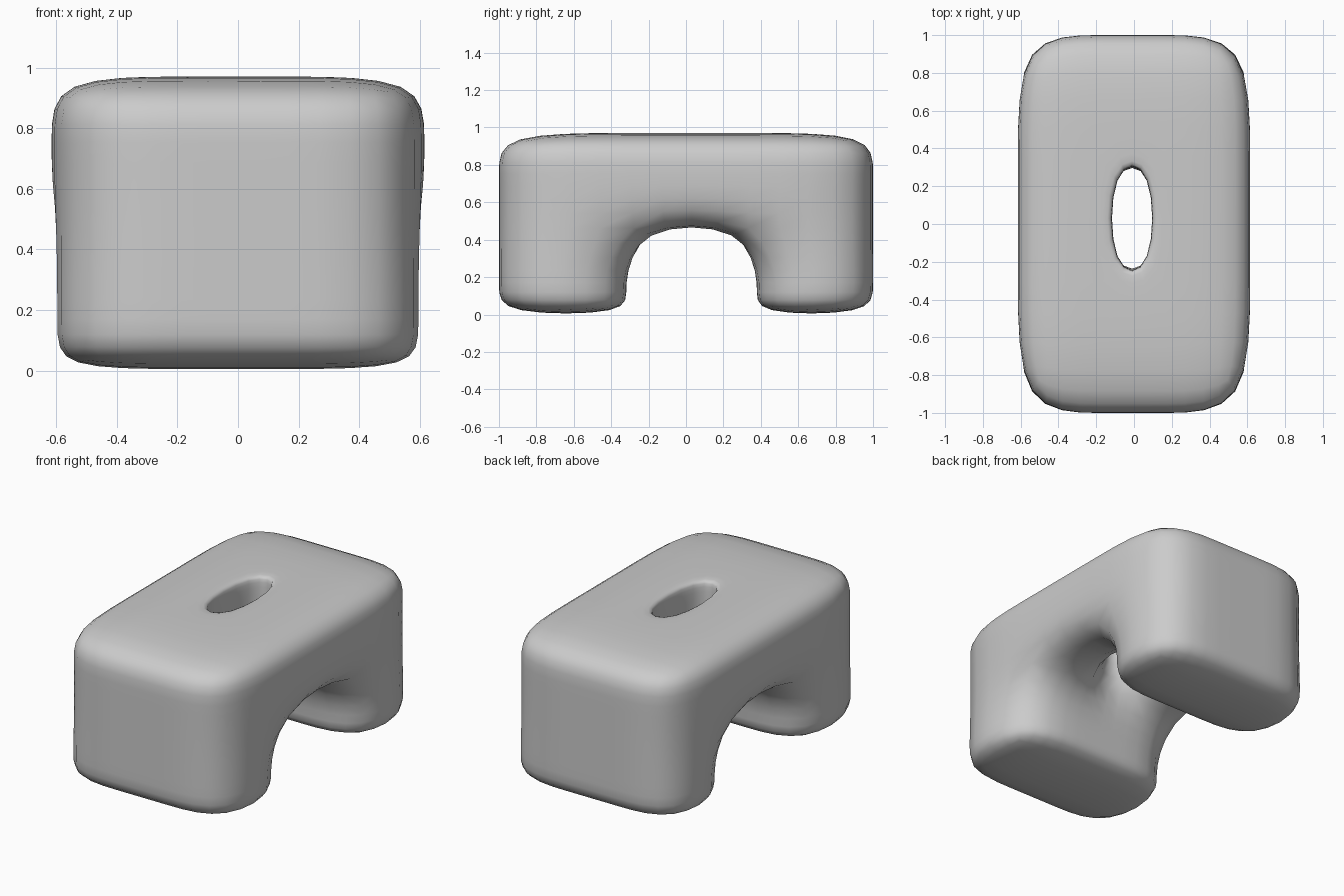
import bpy, bmesh

if "Cube" in bpy.data.objects:
    bpy.data.objects.remove(bpy.data.objects["Cube"])

# Cage planes: three columns in x and y, four layers in z
XS = [-0.615, -0.16, 0.14, 0.615]
ZS = [0.0, 0.14, 0.465, 0.77, 0.97]
INNER = [0.31, 0.375, 0.275, 0.31, 0.335]   # half width of the arch at each level
Y_MID = 0.03

bm = bmesh.new()
cache = {}


def vert(i, j, k):
    if (i, j, k) not in cache:
        y = [-1.0, Y_MID - INNER[k], Y_MID + INNER[k], 1.0][j]
        cache[i, j, k] = bm.verts.new((XS[i], y, ZS[k]))
    return cache[i, j, k]


def solid(i, j, k):
    inside = 0 <= i < 3 and 0 <= j < 3 and 0 <= k < 4
    return inside and (j != 1 or k >= 2)


# Skin of the solid cells: seat on top, two slab legs, open arch between
for i in range(3):
    for j in range(3):
        for k in range(4):
            if not solid(i, j, k):
                continue
            for axis in range(3):
                for side in (0, 1):
                    n = [i, j, k]
                    n[axis] += 2 * side - 1
                    if solid(*n):
                        continue
                    corners = []
                    for a, b in ((0, 0), (1, 0), (1, 1), (0, 1)):
                        c = [i, j, k]
                        c[axis] += side
                        c[(axis + 1) % 3] += a
                        c[(axis + 2) % 3] += b
                        corners.append(vert(*c))
                    if not side:
                        corners.reverse()
                    bm.faces.new(corners)
bm.normal_update()


def centre_face(k):
    ring = {cache[i, j, k] for i in (1, 2) for j in (1, 2)}
    return next(f for f in bm.faces if set(f.verts) == ring)


# Grip hole: tight rim on the seat, flared opening under the arch
top, under = centre_face(4), centre_face(2)
bmesh.ops.inset_individual(bm, faces=[top], thickness=0.05)
rim = list(top.verts)
low = [bm.verts.new((v.co.x, v.co.y, 0.85)) for v in rim]
end = [min(under.verts, key=lambda u: (u.co.xy - v.co.xy).length) for v in rim]
bmesh.ops.delete(bm, geom=[top, under], context='FACES_ONLY')
for upper, lower in ((rim, low), (low, end)):
    for n in range(4):
        m = (n + 1) % 4
        bm.faces.new((upper[n], upper[m], lower[m], lower[n]))
bmesh.ops.recalc_face_normals(bm, faces=bm.faces[:])

mesh = bpy.data.meshes.new("stool")
bm.to_mesh(mesh)
bm.free()
stool = bpy.data.objects.new("stool", mesh)
bpy.context.collection.objects.link(stool)
for p in mesh.polygons:
    p.use_smooth = True

# Soft rounded surface
sub = stool.modifiers.new("rounding", 'SUBSURF')
sub.levels = sub.render_levels = 2
